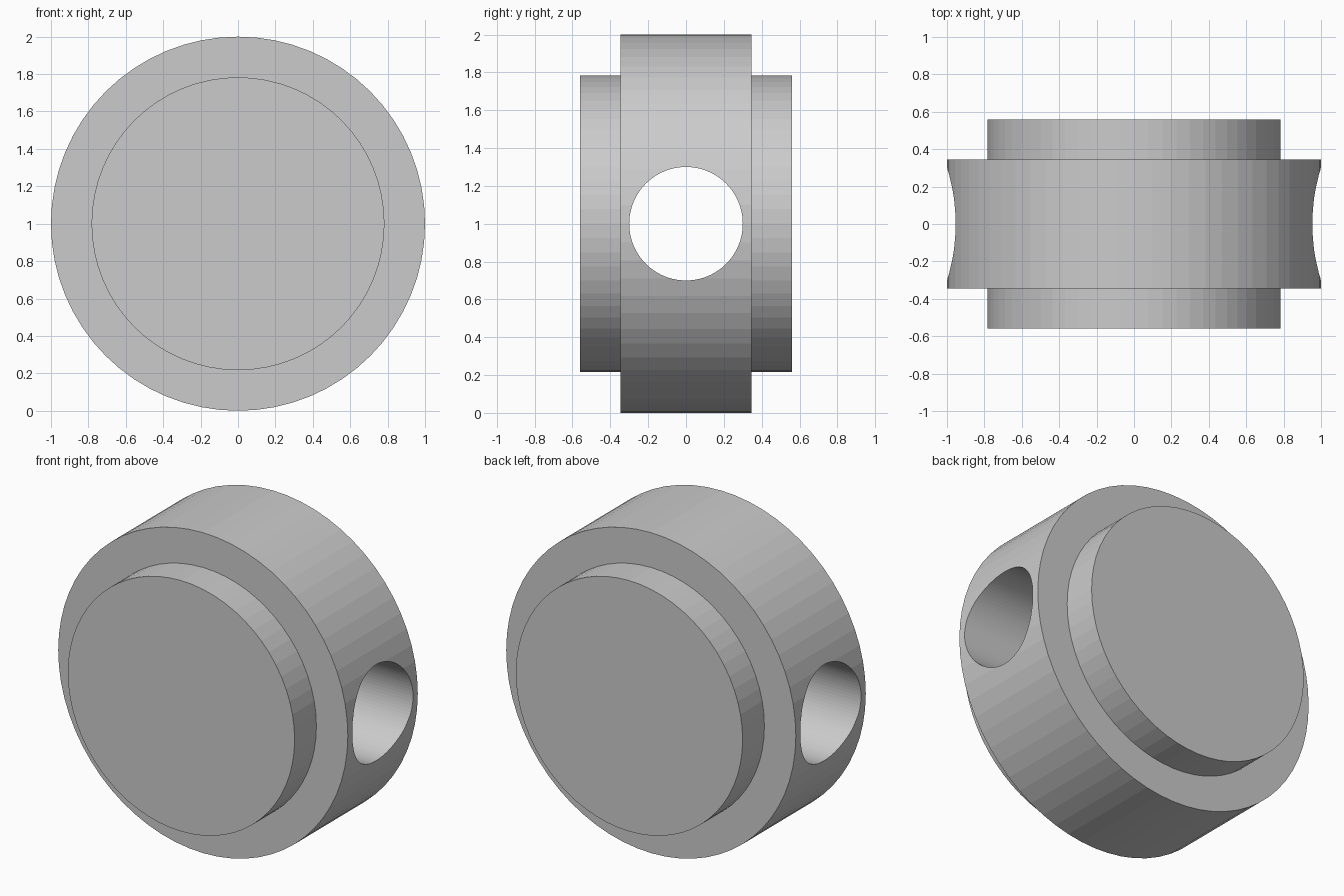
import bpy, bmesh
from math import pi
from mathutils import Vector

if "Cube" in bpy.data.objects:
    bpy.data.objects.remove(bpy.data.objects["Cube"])

SIDES = 64
CENTRE = Vector((0, 0, 1))

# Stepped wheel: half profile (radius, y) mirrored, then spun around the y axis
half = [(1.0, 0.345), (0.783, 0.345), (0.783, 0.56)]
outline = [(r, -y) for r, y in reversed(half)] + half

bm = bmesh.new()
rings = []
for r, y in outline:
    ring = bmesh.ops.create_circle(bm, segments=SIDES, radius=r)["verts"]
    for v in ring:
        v.co = Vector((v.co.x, y, v.co.y)) + CENTRE
    rings.append(ring)
for a, b in zip(rings, rings[1:]):
    for i in range(SIDES):
        j = (i + 1) % SIDES
        bm.faces.new((a[i], a[j], b[j], b[i]))
bm.faces.new(rings[0])
bm.faces.new(rings[-1])
bmesh.ops.recalc_face_normals(bm, faces=bm.faces)
mesh = bpy.data.meshes.new("stepped_wheel")
bm.to_mesh(mesh)
bm.free()
wheel = bpy.data.objects.new("stepped_wheel", mesh)
bpy.context.collection.objects.link(wheel)

# Cross hole bored through along x
bpy.ops.mesh.primitive_cylinder_add(vertices=96, radius=0.3, depth=3,
                                    location=CENTRE, rotation=(0, pi / 2, 0))
cutter = bpy.context.object
cutter.name = "hole_cutter"
cutter.hide_render = True

bore = wheel.modifiers.new("cross_hole", 'BOOLEAN')
bore.operation = 'DIFFERENCE'
bore.solver = 'EXACT'
bore.object = cutter
bpy.context.view_layer.objects.active = wheel
bpy.ops.object.modifier_apply(modifier=bore.name)
bpy.data.objects.remove(cutter)
